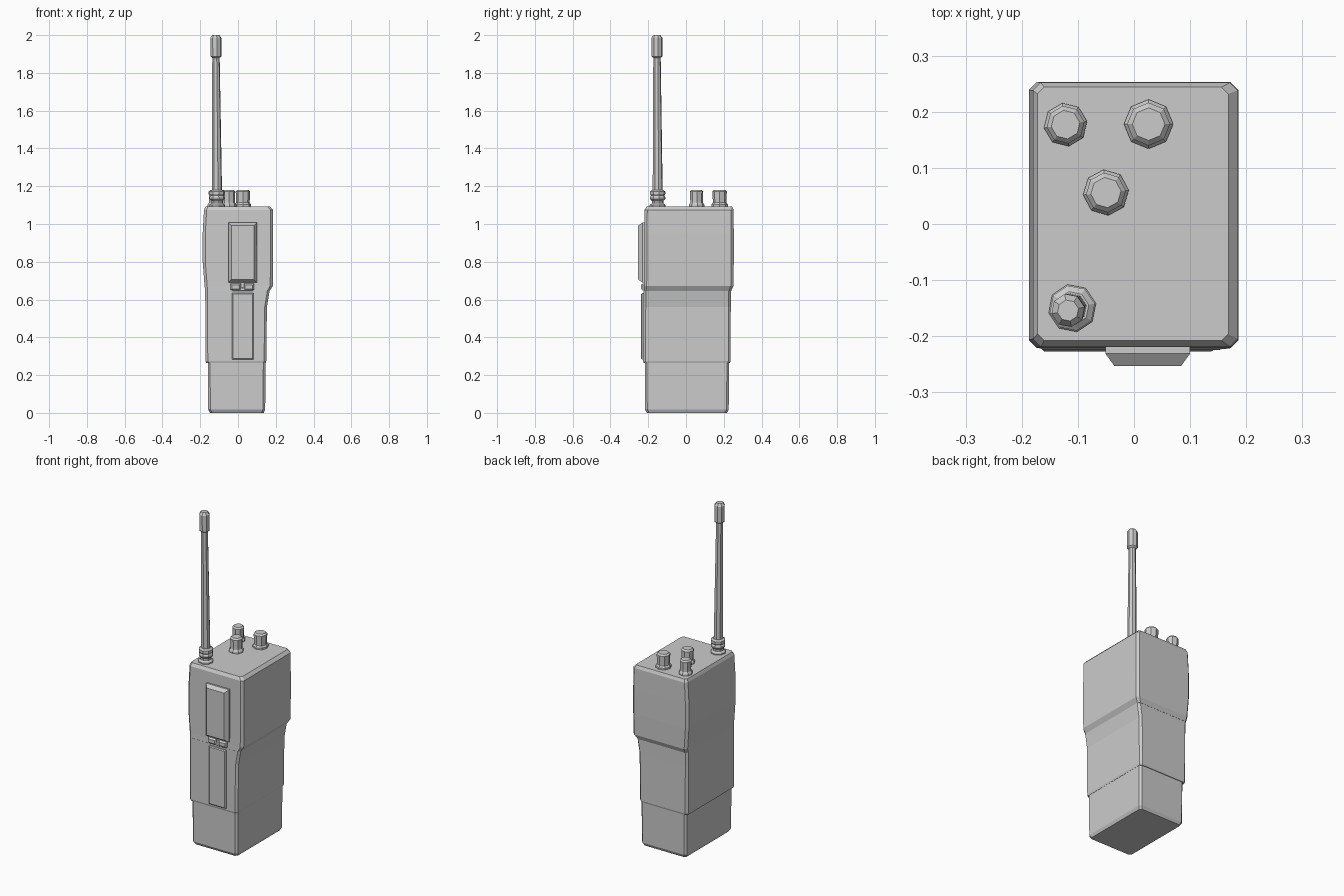
import bpy, bmesh, math

if "Cube" in bpy.data.objects:
    bpy.data.objects.remove(bpy.data.objects["Cube"])


def loft(name, rings):
    """Skin a list of equal-length point loops and cap both ends."""
    bm = bmesh.new()
    loops = [[bm.verts.new(p) for p in ring] for ring in rings]
    n = len(loops[0])
    for a, b in zip(loops, loops[1:]):
        for i in range(n):
            j = (i + 1) % n
            bm.faces.new((a[i], a[j], b[j], b[i]))
    bm.faces.new(loops[0][::-1])
    bm.faces.new(loops[-1])
    bmesh.ops.recalc_face_normals(bm, faces=bm.faces[:])
    mesh = bpy.data.meshes.new(name)
    bm.to_mesh(mesh)
    bm.free()
    obj = bpy.data.objects.new(name, mesh)
    bpy.context.collection.objects.link(obj)
    return obj


def section(z, x0, x1, y0, y1, c=0.012):
    """Rectangle with chamfered corners at height z."""
    return [(x0 + c, y0, z), (x1 - c, y0, z), (x1, y0 + c, z), (x1, y1 - c, z),
            (x1 - c, y1, z), (x0 + c, y1, z), (x0, y1 - c, z), (x0, y0 + c, z)]


def turned(name, x, y, profile, sides=8, lean=(0, 0), turn=0.0):
    """Turned part from (radius, z) pairs, optionally leaning with height."""
    z0 = profile[0][1]
    rings = []
    for r, z in profile:
        cx, cy = x + lean[0] * (z - z0), y + lean[1] * (z - z0)
        rings.append([(cx + r * math.cos(turn + math.tau * i / sides),
                       cy + r * math.sin(turn + math.tau * i / sides), z)
                      for i in range(sides)])
    return loft(name, rings)


def front_panel(name, x0, x1, z0, z1, y_back, y_front, inset, edge):
    """Raised plate on the front with sloped borders."""
    def rect(y, d):
        return [(x0 + d, y, z0 + d), (x1 - d, y, z0 + d),
                (x1 - d, y, z1 - d), (x0 + d, y, z1 - d)]
    return loft(name, [rect(y_back, 0), rect(y_front + edge, 0), rect(y_front, inset)])


# Battery, grip and wider head as separate stacked shells
loft("battery", [
    section(0.0, -0.148, 0.136, -0.207, 0.217),
    section(0.018, -0.158, 0.144, -0.217, 0.226),
    section(0.275, -0.160, 0.146, -0.218, 0.229)])
loft("grip_body", [
    section(0.265, -0.168, 0.147, -0.224, 0.233),
    section(0.275, -0.172, 0.150, -0.227, 0.236),
    section(0.56, -0.173, 0.153, -0.225, 0.237),
    section(0.645, -0.174, 0.167, -0.224, 0.238)])
loft("radio_head", [
    section(0.645, -0.174, 0.167, -0.223, 0.239),
    section(0.672, -0.177, 0.184, -0.222, 0.251, 0.014),
    section(0.80, -0.187, 0.186, -0.221, 0.253, 0.014),
    section(0.95, -0.187, 0.186, -0.220, 0.253, 0.014),
    section(1.075, -0.180, 0.185, -0.219, 0.252, 0.014),
    section(1.093, -0.172, 0.168, -0.208, 0.244)])

# Front controls: talk button, latch lobes and long strip below
front_panel("talk_button", -0.051, 0.100, 0.69, 1.007, -0.20, -0.253, 0.016, 0.022)
front_panel("lower_strip", -0.031, 0.081, 0.283, 0.635, -0.20, -0.237, 0.005, 0.005)
front_panel("latch_bar", -0.030, 0.078, 0.645, 0.665, -0.20, -0.231, 0.004, 0.006)
for side, x in (("left", -0.012), ("right", 0.058)):
    front_panel("latch_lobe_" + side, x - 0.027, x + 0.027, 0.65, 0.685,
                -0.20, -0.238, 0.007, 0.01)

# Three octagonal control knobs on top
for name, x, y, r, turn in (("volume_knob", 0.026, 0.178, 0.044, 0.0),
                            ("channel_knob", -0.122, 0.177, 0.039, 0.15),
                            ("squelch_knob", -0.050, 0.056, 0.041, 0.1)):
    turned(name, x, y, [(r, 1.085), (r, 1.103), (r * 0.82, 1.113), (r * 0.82, 1.125),
                        (r * 0.87, 1.172), (r * 0.66, 1.181)], turn=turn)

# Antenna socket with nut, then the leaning whip with its thicker tip
turned("antenna_socket", -0.110, -0.150, [
    (0.043, 1.085), (0.043, 1.100), (0.031, 1.110), (0.031, 1.122), (0.041, 1.132),
    (0.041, 1.143), (0.036, 1.150), (0.041, 1.158), (0.041, 1.172), (0.030, 1.180)],
    turn=0.2)
turned("antenna_whip", -0.111, -0.150, [
    (0.027, 1.17), (0.020, 1.88), (0.030, 1.888), (0.030, 1.985), (0.019, 2.0)],
    lean=(-0.008, -0.005), turn=0.2)
